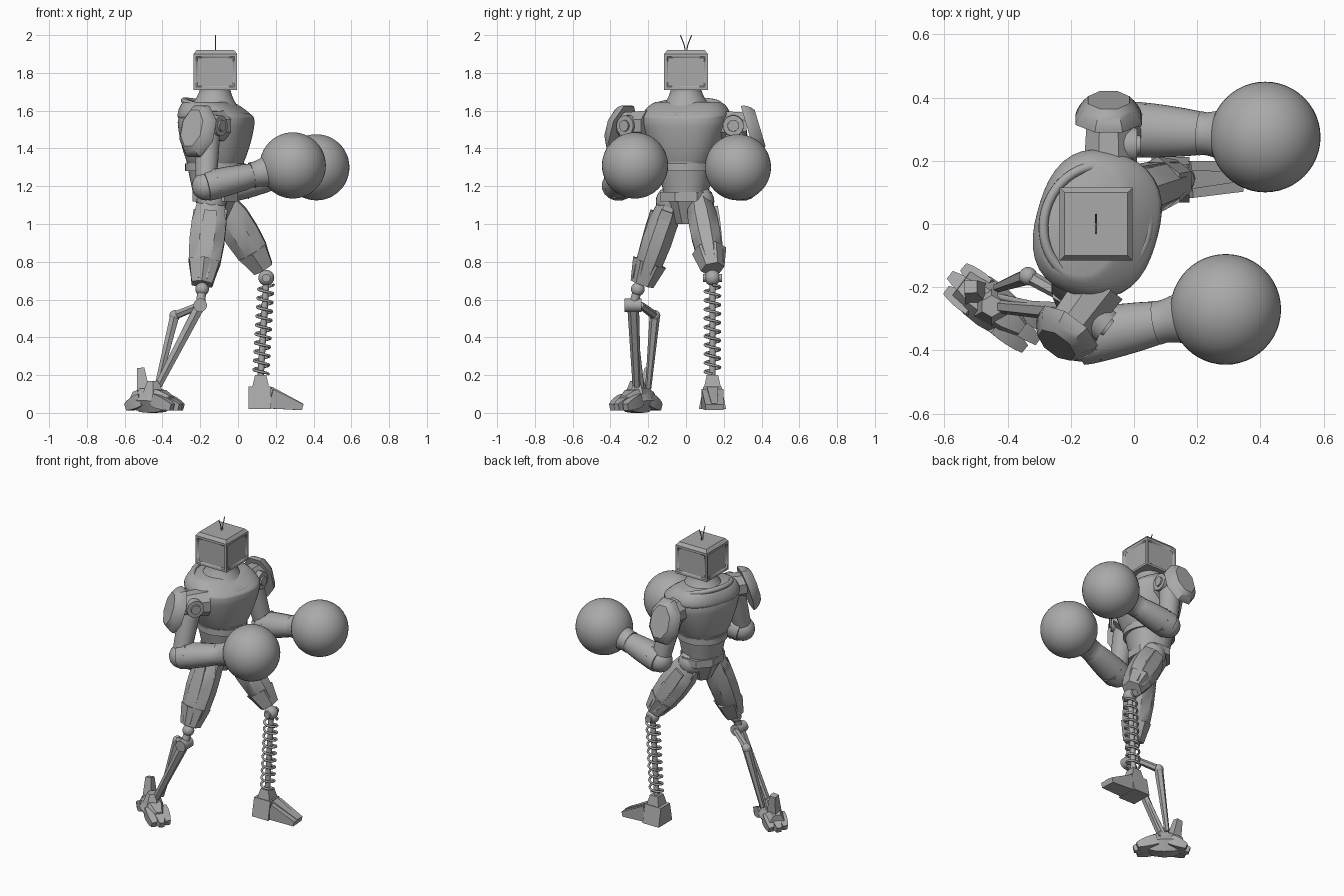
import bpy, bmesh
from math import sin, cos, pi, sqrt, radians
from mathutils import Vector, Matrix

if "Cube" in bpy.data.objects:
    bpy.data.objects.remove(bpy.data.objects["Cube"])

shade = (.4, .4, .4, 1)
grey = bpy.data.materials.new("plain grey")
grey.use_nodes = True
grey.diffuse_color = shade
grey.node_tree.nodes["Principled BSDF"].inputs["Base Color"].default_value = shade

ahead, across, up = Vector((1, 0, 0)), Vector((0, 1, 0)), Vector((0, 0, 1))


def place(name, data):
    data.materials.append(grey)
    obj = bpy.data.objects.new(name, data)
    bpy.context.collection.objects.link(obj)
    return obj


def finish(name, bm, smooth):
    bmesh.ops.recalc_face_normals(bm, faces=bm.faces)
    mesh = bpy.data.meshes.new(name)
    bm.to_mesh(mesh)
    bm.free()
    for poly in mesh.polygons:
        poly.use_smooth = smooth
    mesh.set_sharp_from_angle(angle=radians(40))
    return place(name, mesh)


def limb(name, start, end, r_start, r_end, bulge=0, sides=16, squash=1, end_squash=None,
         ref=ahead, boxy=2, axis=None):
    """Tapered solid from start to end; bulge swells or pinches its middle."""
    axis = axis or (end - start).normalized()
    u = (ref - axis * ref.dot(axis)).normalized()
    v = axis.cross(u)
    low_poly = sides <= 8
    corner = 1 / cos(pi / sides) if low_poly else 1
    steps = 1 if bulge == 0 else 4 if low_poly else 12
    end_squash = end_squash or squash
    turns = [2 * pi * (i + .5) / sides for i in range(sides)]
    bm = bmesh.new()
    loops = []
    for k in range(steps + 1):
        t = k / steps
        r = corner * (r_start + (r_end - r_start) * t + bulge * sqrt(abs(sin(pi * t))))
        flat = squash + (end_squash - squash) * t
        loop = []
        for w in turns:
            out = r * (abs(cos(w)) ** boxy + abs(sin(w)) ** boxy) ** (-1 / boxy)
            loop.append(bm.verts.new(start.lerp(end, t) + u * out * cos(w) + v * out * flat * sin(w)))
        loops.append(loop)
    for low, high in zip(loops, loops[1:]):
        for i in range(sides):
            bm.faces.new((low[i - 1], low[i], high[i], high[i - 1]))
    bm.faces.new(loops[0])
    bm.faces.new(loops[-1])
    return finish(name, bm, not low_poly)


def ball(name, at, radius, segments=24):
    bm = bmesh.new()
    bmesh.ops.create_uvsphere(bm, u_segments=segments, v_segments=segments // 2,
                              radius=radius, matrix=Matrix.Translation(at))
    return finish(name, bm, True)


def wire(name, points, thickness, closed=False):
    curve = bpy.data.curves.new(name, "CURVE")
    curve.dimensions = "3D"
    curve.bevel_depth, curve.bevel_resolution = thickness, 2
    spline = curve.splines.new("POLY")
    spline.points.add(len(points) - 1)
    spline.use_cyclic_u = closed
    for point, co in zip(spline.points, points):
        point.co = (*co, 1)
    place(name, curve)


def spine(z):
    return Vector((-.12, 0, z))


# Head: box with sunken side panels, bevelled top and antenna
head = limb("head", spine(1.71), spine(1.9), .116, .116, sides=4)
bm = bmesh.new()
bm.from_mesh(head.data)
panels = [f for f in bm.faces if abs(f.normal.z) < .1]
bmesh.ops.inset_individual(bm, faces=panels, thickness=.02)
bmesh.ops.inset_individual(bm, faces=panels, thickness=.01, depth=-.008)
bm.to_mesh(head.data)
bm.free()
limb("head_top", spine(1.9), spine(1.92), .116, .1, sides=4)
for side in (-across, across):
    wire("antenna", [spine(1.9), spine(1.95) + side * .01, spine(2) + side * .03], .003)

# Torso turned toward the right, with neck and collar
facing = Matrix.Rotation(radians(-16), 3, "Z") @ ahead
sideways = up.cross(facing)
body = dict(sides=40, ref=facing, axis=up)
breast = spine(1.56) + facing * .005
limb("chest", spine(1.3), breast, .13, .19, bulge=.017, squash=1, end_squash=1.2, boxy=2.5, **body)
limb("shoulders", breast, spine(1.645) - facing * .04, .19, .12, bulge=.012, squash=1.2,
     end_squash=1.45, boxy=2.5, **body)
limb("abdomen", spine(1.13), spine(1.33), .11, .15, boxy=2.3, **body)
limb("abdomen_band", spine(1.28), spine(1.32), .16, .16, squash=.95, **body)
limb("neck", spine(1.58) - facing * .01, spine(1.72), .17, .085, bulge=-.02, **body)
turns = [2 * pi * i / 48 for i in range(48)]
wire("collar", [spine(1.615) + facing * .165 * cos(w) + sideways * .185 * sin(w) - up * .04 * cos(w)
                for w in turns], .016, closed=True)

# Pelvis
limb("belt", spine(1.12), spine(1.17), .12, .12, sides=8, squash=1.15)
limb("pelvis", spine(1), spine(1.13), .05, .11, sides=8)

# Arms: shoulder, pad, upper arm, forearm and ball glove
arms = {
    "right": [(-.16, -.27, 1.52), (-.17, -.36, 1.2), (.29, -.27, 1.31), (-.6, -.8, 0)],
    "left": [(-.08, .25, 1.52), (-.02, .3, 1.2), (.415, .275, 1.3), (0, 1, 0)],
}
for side, joints in arms.items():
    shoulder, elbow, glove, out = map(Vector, joints)
    fore = out.cross(up) if side == "left" else up.cross(out)
    wrist = elbow.lerp(glove, .55)
    reach = (wrist - elbow).normalized()
    limb(side + "_shoulder_block", shoulder - out * .1, shoulder + out * .07, .08, .07, sides=8, ref=up)
    limb(side + "_shoulder_disc", shoulder, shoulder + fore * .09, .06, .055, ref=up)
    limb(side + "_shoulder_bolt", shoulder, shoulder + fore * .1, .035, .03, ref=up)
    tilt = (out + up * .3).normalized()
    pad = shoulder + out * .08 - up * .03
    limb(side + "_shoulder_pad", pad, pad + tilt * .065, .14, .1, bulge=.01, sides=8,
         squash=.75, end_squash=.65, ref=up)
    limb(side + "_upper_arm", shoulder, elbow, .07, .056)
    ball(side + "_elbow", elbow, .075)
    limb(side + "_elbow_guard", elbow - reach * .05, elbow + reach * .06, .05, .082, sides=8, ref=up)
    limb(side + "_forearm", elbow, wrist, .08, .06, bulge=.006, squash=1.1, ref=up)
    limb(side + "_glove_cuff", wrist - reach * .01, glove, .07, .15, bulge=-.018, sides=32)
    ball(side + "_glove", glove, .175, 48)

# Thighs: faceted shell, raised plates and knee cuff
thighs = {
    "left": [(-.09, .07, 1.12), (.13, .14, .77), across],
    "right": [(-.14, -.08, 1.12), (-.19, -.23, .69), -across],
}
for side, joints in thighs.items():
    hip, knee, out = map(Vector, joints)
    ball(side + "_hip", hip, .08)
    limb(side + "_thigh", hip, knee, .07, .055, bulge=.03, sides=8, squash=.85)
    for spot, offset in ("outer", out), ("front", ahead), ("back", -ahead):
        limb(f"{side}_thigh_{spot}_plate", hip.lerp(knee, .12) + offset * .07,
             hip.lerp(knee, .95) + offset * .045, .02, .016, bulge=.005, sides=4, squash=1.6,
             ref=offset)
    limb(side + "_knee_cuff", hip.lerp(knee, .75), hip.lerp(knee, 1.02), .08, .055, sides=6)

# Left lower leg: ball knee, coil spring around a rod, wedge foot
knee, ankle = Vector((.15, .14, .715)), Vector((.12, .14, .19))
ball("left_knee", knee, .042)
limb("left_knee_pin", knee - across * .05, knee + across * .05, .022, .022)
limb("left_shin_rod", knee, ankle, .017, .017)
coils, steps = 10, 20
count = coils * steps
wire("left_shin_spring", [knee.lerp(ankle, .07 + .9 * i / count)
                          + (ahead * cos(2 * pi * i / steps) + across * sin(2 * pi * i / steps)) * .04
                          for i in range(count + 1)], .007)
limb("left_ankle", ankle - up * .08, ankle + up * .01, .05, .03, sides=4)
heel, instep, toe = Vector((.115, .14, .02)), Vector((.17, .14, .075)), Vector((.34, .15, .03))
limb("left_heel", heel, heel + up * .12, .06, .06, sides=4, squash=1.2, end_squash=.8)
limb("left_toes", instep, toe, .053, .016, sides=4, squash=1.1, end_squash=3, ref=up)
limb("left_foot_ridge", instep + up * .045, toe + up * .01, .02, .01, sides=4, squash=1.5, ref=up)

# Right lower leg: jointed pair of struts
knee, hub = Vector((-.19, -.255, .655)), Vector((-.2, -.28, .57))
joint, ankle = Vector((-.335, -.165, .515)), Vector((-.43, -.23, .13))
ball("right_knee", knee, .036)
limb("right_knee_link", knee, hub, .024, .024)
limb("right_knee_hub", hub - across * .045, hub + across * .045, .036, .036)
limb("right_knee_arm", hub + across * .04, joint, .017, .02, sides=6)
ball("right_rear_joint", joint, .029)
limb("right_rear_strut", joint, ankle + across * .03, .024, .014, sides=6)
limb("right_front_strut", hub, ankle - across * .03, .027, .019, sides=6)
limb("right_inner_rod", hub, ankle, .01, .01)

# Right foot: body, spread toes and heel spur along a turned axis
course = Vector((.8, -.6, 0))
spread = up.cross(course)


def foot(along, aside, height):
    return Vector((-.45, -.26, 0)) + course * along + spread * aside + up * height


limb("right_foot_body", foot(-.12, 0, .07), foot(.12, 0, .06), .04, .03, bulge=.03, sides=6, ref=up)
limb("right_ankle", foot(0, 0, .1), foot(0, 0, .17), .055, .03, sides=6)
for i in (-1, 0, 1):
    for part, way, length in ("right_toe", 1, .18), ("right_heel_toe", -1, .16):
        tip = way * (length - .02 * abs(i))
        limb(part, foot(way * .04, i * .04, .07), foot(tip, i * .045, .03), .033, .018,
             bulge=.006, sides=4, squash=.85, ref=up)
limb("right_heel_spur", foot(-.06, 0, .09), foot(-.09, .01, .235), .035, .02, sides=4)
